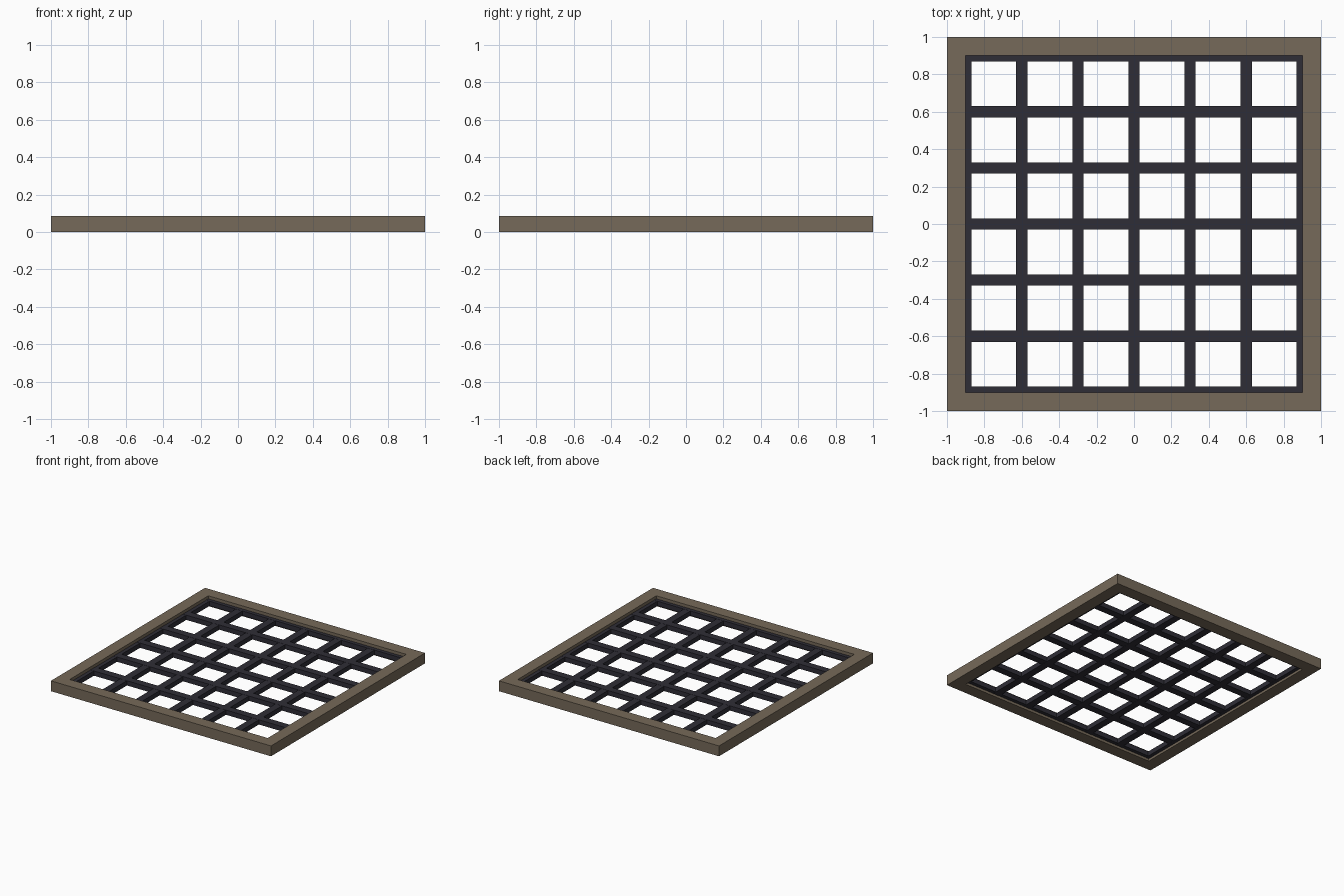
import bpy, bmesh
from mathutils import Matrix, Vector

if "Cube" in bpy.data.objects:
    bpy.data.objects.remove(bpy.data.objects["Cube"])


def material(name, rgb):
    m = bpy.data.materials.new(name)
    m.diffuse_color = (*rgb, 1.0)
    m.use_nodes = True
    m.node_tree.nodes["Principled BSDF"].inputs["Base Color"].default_value = m.diffuse_color
    return m


STONE = material("brown_frame", (0.180, 0.142, 0.100))
IRON = material("dark_iron", (0.028, 0.027, 0.037))


def box(name, x, y, z, mat):
    """Box spanning the given (min, max) ranges."""
    bm = bmesh.new()
    size = [b - a for a, b in (x, y, z)]
    mid = Vector([(a + b) / 2 for a, b in (x, y, z)])
    bmesh.ops.create_cube(bm, size=1, matrix=Matrix.Translation(mid) @ Matrix.Diagonal((*size, 1)))
    me = bpy.data.meshes.new(name)
    bm.to_mesh(me)
    bm.free()
    me.materials.append(mat)
    ob = bpy.data.objects.new(name, me)
    bpy.context.collection.objects.link(ob)
    return ob


# Square outer frame: a ring extruded upwards
H, OUT, INN = 0.085, 1.0, 0.9
bm = bmesh.new()
corners = [(-1, -1), (1, -1), (1, 1), (-1, 1)]
rings = [[bm.verts.new((r * x, r * y, z)) for x, y in corners]
         for r, z in ((OUT, 0), (OUT, H), (INN, H), (INN, 0))]
for k in range(4):
    a, b = rings[k], rings[(k + 1) % 4]
    for i in range(4):
        j = (i + 1) % 4
        bm.faces.new((a[i], a[j], b[j], b[i]))
bmesh.ops.recalc_face_normals(bm, faces=bm.faces)
me = bpy.data.meshes.new("outer_frame")
bm.to_mesh(me)
bm.free()
me.materials.append(STONE)
bpy.context.collection.objects.link(bpy.data.objects.new("outer_frame", me))

# Crossing grate bars, with half-width bars against the frame
W = 0.03
for i in range(-3, 4):
    c = i * 0.3
    span = (max(c - W, -INN), min(c + W, INN))
    box(f"long_bar_{i + 4}", span, (-INN, INN), (0.02, 0.059), IRON)
    box(f"cross_bar_{i + 4}", (-INN, INN), span, (0.021, 0.06), IRON)
